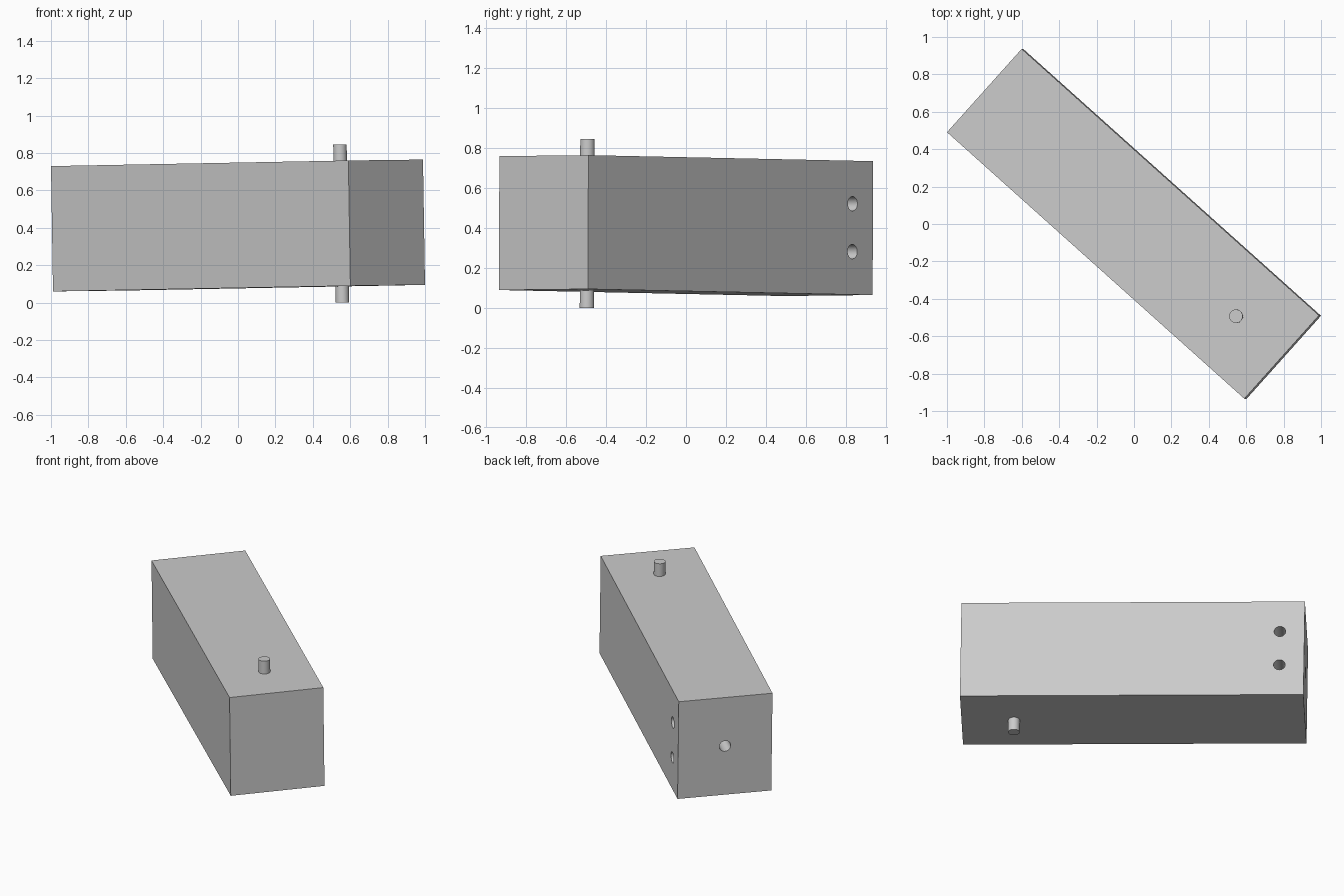
import bpy
import math
from mathutils import Matrix, Vector

cube = bpy.data.objects.get("Cube")
if cube:
    bpy.data.objects.remove(cube, do_unlink=True)

LENGTH, WIDTH, HEIGHT = 2.135, 0.598, 0.67
RADIUS = 0.036

grey = bpy.data.materials.new("light_grey")
grey.use_nodes = True
colour = (0.6, 0.6, 0.6, 1)
grey.diffuse_color = colour
grey.node_tree.nodes["Principled BSDF"].inputs["Base Color"].default_value = colour

# Slightly tilted frame shared by all parts: long, across and up axes
along = Vector((1.59, -1.425, 0.03)).normalized()
across = Vector((0.4, 0.445, 0.005))
up = along.cross(across).normalized()
across = up.cross(along)
frame = Matrix((along, across, up)).transposed().to_4x4()
frame.translation = (0, 0, 0.412)


def finish(name, local):
    obj = bpy.context.object
    obj.name = name
    obj.matrix_world = frame @ local
    obj.data.materials.append(grey)
    return obj


def cylinder(name, centre, length, axis="Z"):
    bpy.ops.mesh.primitive_cylinder_add(vertices=48, radius=RADIUS, depth=length)
    turn = {"X": Matrix.Rotation(math.pi / 2, 4, "Y"),
            "Y": Matrix.Rotation(math.pi / 2, 4, "X"),
            "Z": Matrix()}[axis]
    return finish(name, Matrix.Translation(centre) @ turn)


# Solid block
bpy.ops.mesh.primitive_cube_add(size=1)
block = finish("block", Matrix())
block.data.transform(Matrix.Diagonal((LENGTH, WIDTH, HEIGHT, 1)))

# Blind holes: one in the end face, two in the side face
cutters = [cylinder("end_hole_cutter", (-LENGTH / 2, 0, 0), 0.5, "X")]
for z in (-0.12, 0.12):
    cutters.append(cylinder("side_hole_cutter", (-0.915, WIDTH / 2, z), 0.4, "Y"))
for cutter in cutters:
    cutter.hide_render = True
    cut = block.modifiers.new("hole", "BOOLEAN")
    cut.operation = "DIFFERENCE"
    cut.solver = "EXACT"
    cut.object = cutter

# Bake the holes, then drop the cutters
bpy.ops.object.select_all(action="DESELECT")
block.select_set(True)
bpy.context.view_layer.objects.active = block
for modifier in list(block.modifiers):
    bpy.ops.object.modifier_apply(modifier=modifier.name)
for cutter in cutters:
    bpy.data.objects.remove(cutter, do_unlink=True)

# Pivot pin standing out above and below
pin = cylinder("pivot_pin", (0.741, 0, 0), 0.845)

for obj in (block, pin):
    bpy.ops.object.select_all(action="DESELECT")
    obj.select_set(True)
    bpy.context.view_layer.objects.active = obj
    bpy.ops.object.shade_smooth_by_angle(angle=math.radians(30))
